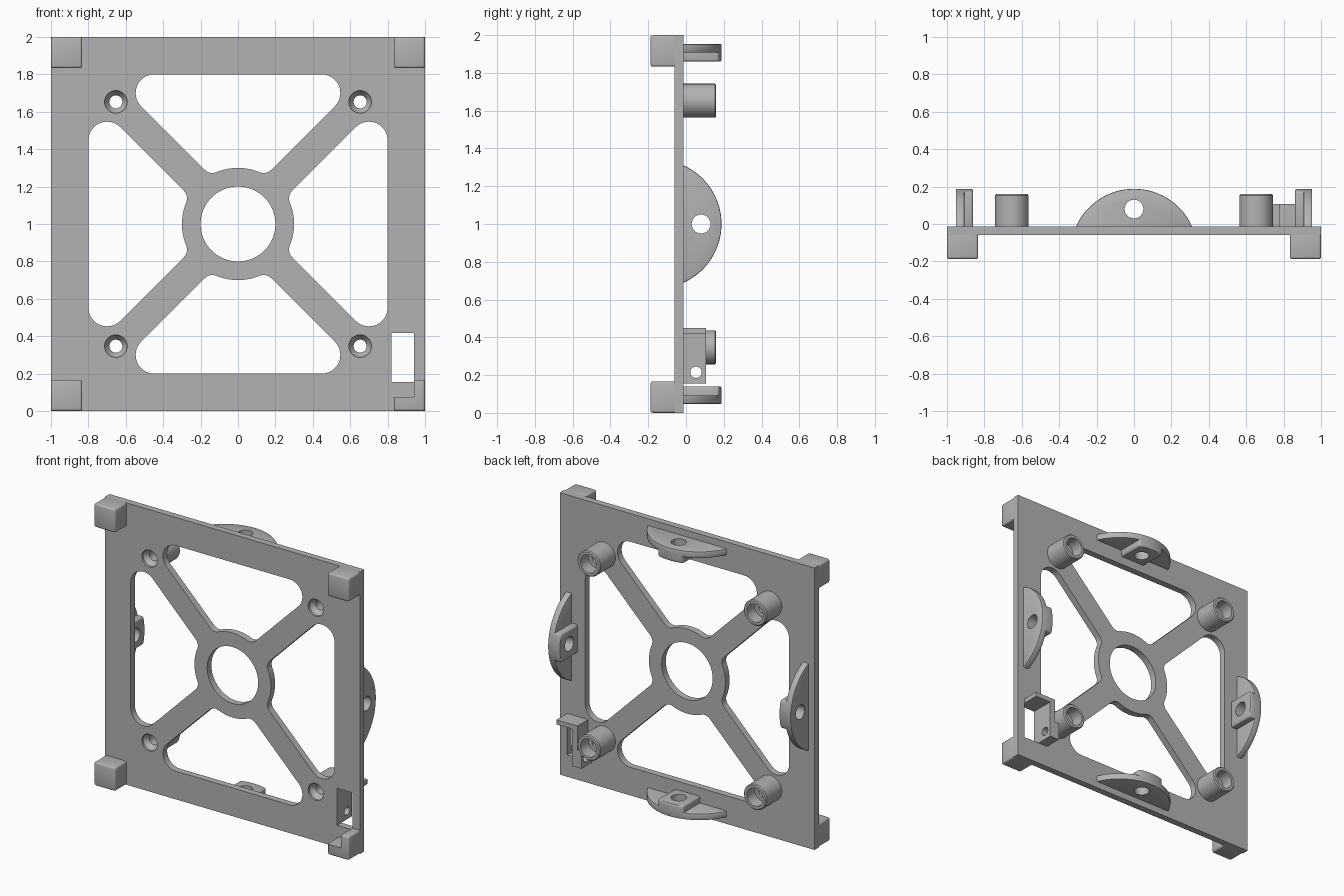
import bpy, bmesh, math
from mathutils import Matrix, Vector

if "Cube" in bpy.data.objects:
    bpy.data.objects.remove(bpy.data.objects["Cube"])

grey = bpy.data.materials.new("matte grey")
grey.use_nodes = True
colour = (0.45, 0.45, 0.45, 1)
grey.diffuse_color = colour
grey.node_tree.nodes["Principled BSDF"].inputs["Base Color"].default_value = colour

FRONT, BACK = -0.06, -0.013      # plate faces
CENTRE = Vector((0, 0, 1))


def finish(name, bm):
    bmesh.ops.recalc_face_normals(bm, faces=bm.faces[:])
    mesh = bpy.data.meshes.new(name)
    bm.to_mesh(mesh)
    bm.free()
    mesh.materials.append(grey)
    ob = bpy.data.objects.new(name, mesh)
    bpy.context.scene.collection.objects.link(ob)
    return ob


def prism(name, points, lo, hi, place):
    """Extrude a 2D outline from lo to hi; place(a, b, h) gives x, y, z."""
    bm = bmesh.new()
    rings = [[bm.verts.new(place(a, b, h)) for a, b in points] for h in (lo, hi)]
    n = len(points)
    for ring in rings:
        bm.faces.new(ring)
    for i in range(n):
        j = (i + 1) % n
        bm.faces.new((rings[0][i], rings[0][j], rings[1][j], rings[1][i]))
    return finish(name, bm)


def box(name, x0, x1, y0, y1, z0, z1):
    outline = [(x0, y0), (x1, y0), (x1, y1), (x0, y1)]
    return prism(name, outline, z0, z1, lambda a, b, h: (a, b, h))


def arc(cx, cy, r, a0, a1, n):
    angles = [math.radians(a0 + (a1 - a0) * i / n) for i in range(n + 1)]
    return [(cx + r * math.cos(t), cy + r * math.sin(t)) for t in angles]


def lathe(name, profile, cx, cz, n=48):
    """Solid of revolution along y from (radius, y) pairs."""
    bm = bmesh.new()
    rings = [[bm.verts.new((cx + a, y, cz + b)) for a, b in arc(0, 0, r, 0, 360, n)[:-1]]
             for r, y in profile]
    for p, q in zip(rings, rings[1:]):
        for i in range(n):
            j = (i + 1) % n
            bm.faces.new((p[i], p[j], q[j], q[i]))
    bm.faces.new(rings[0])
    bm.faces.new(rings[-1])
    return finish(name, bm)


def apply_mods(ob):
    deps = bpy.context.evaluated_depsgraph_get()
    mesh = bpy.data.meshes.new_from_object(ob.evaluated_get(deps))
    ob.modifiers.clear()
    ob.data = mesh


def boolean(ob, others, operation="DIFFERENCE"):
    for other in others:
        mod = ob.modifiers.new("bool", "BOOLEAN")
        mod.object, mod.operation, mod.solver = other, operation, "EXACT"
        apply_mods(ob)


def bevel(ob, width, segments=3):
    mod = ob.modifiers.new("bevel", "BEVEL")
    mod.width, mod.segments, mod.limit_method = width, segments, "ANGLE"
    mod.angle_limit = math.radians(40)
    apply_mods(ob)


def remove(obs):
    for ob in obs:
        bpy.data.objects.remove(ob)


def quarter_turn(ob, k):
    """Turn the mesh about the plate's central axis."""
    ob.data.transform(Matrix.Translation(CENTRE) @ Matrix.Rotation(k * math.pi / 2, 4, "Y")
                      @ Matrix.Translation(-CENTRE))


# Plate with four rounded openings, centre hole and slot
plate = box("plate", -1, 1, FRONT, BACK, 0, 2)
half = (arc(0.447, 0.7, 0.1, 90, -45, 16) + arc(0.136, 0.333, 0.06, -45, -112.2, 8)
        + arc(0, 0, 0.3, 67.8, 90, 8)[1:])
outline = half + [(-a, b) for a, b in reversed(half[:-1])]
cutters = [lathe("hole_cutter", [(0.2, -0.2), (0.2, 0.2)], 0, 1, 96),
           box("slot_cutter", 0.82, 0.942, -0.1, 0.1, 0.155, 0.417)]
for k in range(4):
    c = prism("opening_cutter", outline, -0.2, 0.2, lambda a, b, h: (a, h, b + 1))
    quarter_turn(c, k)
    cutters.append(c)
boolean(plate, cutters)
remove(cutters)

# Screw bosses: countersunk in front, socketed behind
parts = [plate]
for sx, side in ((-1, "right"), (1, "left")):
    for sz, level in ((-1, "lower"), (1, "upper")):
        x, z = 0.653 * sx, 1 + 0.653 * sz
        boss = lathe(f"{level}_{side}_boss",
                     [(0.09, -0.03), (0.09, 0.153), (0.083, 0.16)], x, z)
        bore = lathe("bore", [(0.06, -0.08), (0.06, -0.045), (0.035, -0.01), (0.035, 0.07),
                              (0.064, 0.07), (0.064, 0.2)], x, z)
        boolean(plate, [bore])
        boolean(boss, [bore])
        remove([bore])
        parts.append(boss)

        # Corner foot on the front
        xs = sorted((sx, sx * 0.833))
        zs = sorted((1 + sz, 1 + sz * 0.833))
        foot = box(f"{level}_{side}_foot", *xs, -0.188, -0.03, *zs)
        bevel(foot, 0.013)
        if sx > 0 > sz:
            notch = box("notch", 0.8, 0.942, -0.3, 0.1, 0.075, 0.3)
            boolean(foot, [notch])
            remove([notch])
        parts.append(foot)

# Mounting ears: thin disc segment with a thicker hub facing inward
RADIUS, MID = 0.34, -0.152
spread = math.degrees(math.asin((-0.025 - MID) / RADIUS))
segment = arc(0, MID, RADIUS, spread, 180 - spread, 40)
edge = math.degrees(math.acos(0.1 / RADIUS))
hub_outline = [(-0.1, -0.025), (0.1, -0.025)] + arc(0, MID, RADIUS, edge, 180 - edge, 12)


def upright(a, b, h):
    return (a, b, h)


for k, name in enumerate(("top", "left", "bottom", "right")):
    ear = prism(name + "_ear", segment, 1.907, 1.953, upright)
    hub = prism("hub", hub_outline, 1.86, 1.93, upright)
    bevel(hub, 0.012)
    bevel(ear, 0.006, 2)
    hole = prism("ear_hole", arc(0, 0.08, 0.05, 0, 360, 40)[:-1], 1.7, 2.1, upright)
    boolean(ear, [hub], "UNION")
    boolean(ear, [hole])
    remove([hub, hole])
    quarter_turn(ear, k)
    parts.append(ear)

# Bracket beside the slot: wall, thick pad with pin hole, top bar
bracket = box("slot_bracket", 0.777, 0.82, -0.03, 0.107, 0.155, 0.45)
pad = box("pad", 0.745, 0.8, -0.03, 0.107, 0.155, 0.28)
bar = box("bar", 0.79, 0.942, -0.03, 0.107, 0.417, 0.45)
pin = prism("pin", arc(0.053, 0.215, 0.03, 0, 360, 32)[:-1], 0.6, 0.9,
            lambda a, b, h: (h, a, b))
boolean(bracket, [pad, bar], "UNION")
boolean(bracket, [pin])
remove([pad, bar, pin])
parts.append(bracket)

# Smooth shading with sharp edges kept
bpy.ops.object.select_all(action="DESELECT")
for ob in parts:
    ob.select_set(True)
bpy.context.view_layer.objects.active = plate
bpy.ops.object.shade_smooth_by_angle(angle=math.radians(30))
